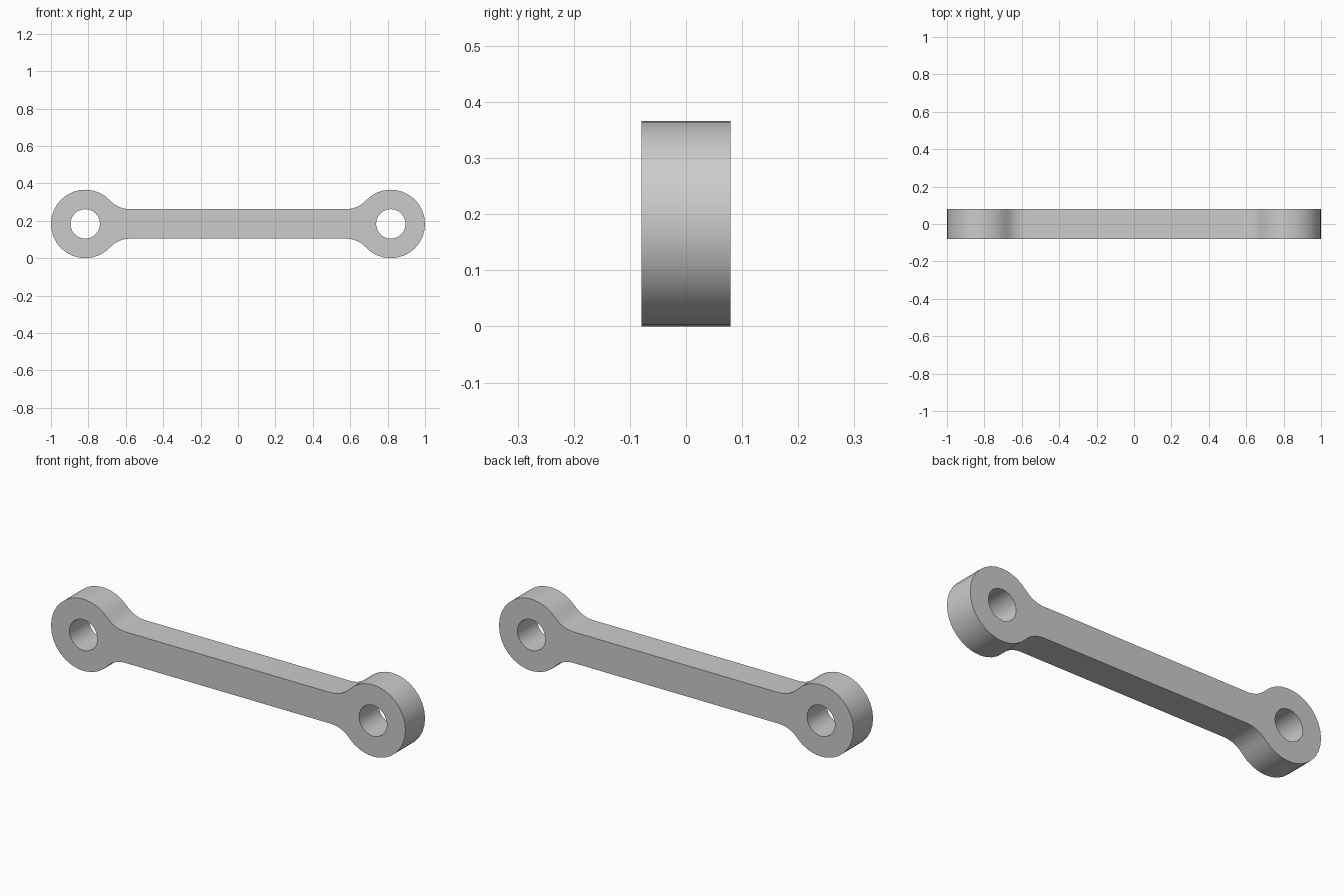
import bpy
import bmesh
from math import sin, cos, pi, atan2, sqrt

cube = bpy.data.objects.get("Cube")
if cube:
    bpy.data.objects.remove(cube, do_unlink=True)

RING = 0.183                 # outer radius of each eye
HOLE = 0.079                 # bore radius
BAR = 0.079                  # half height of the shank
DEPTH = 0.158
EYE_X = 1 - RING             # eye centre
FILLET_X = 0.58              # where the shank starts to flare
DX = EYE_X - FILLET_X
FILLET = (DX**2 + BAR**2 - RING**2) / (2 * (RING - BAR))


def arc(cx, cz, r, start, end, steps):
    return [(cx + r * cos(start + (end - start) * i / steps),
             cz + r * sin(start + (end - start) * i / steps))
            for i in range(steps + 1)]


# Upper right quarter of the outline: flared fillet, then the eye
touch = atan2(BAR + FILLET, -DX)
quarter = arc(FILLET_X, BAR + FILLET, FILLET, -pi / 2, touch - pi, 6)
quarter += arc(EYE_X, 0, RING, touch, 0, 12)[1:]

# Mirror the quarter into the whole outline
half = quarter + [(x, -z) for x, z in reversed(quarter[:-1])]
outline = half + [(-x, z) for x, z in reversed(half)]
bores = [arc(s * EYE_X, 0, HOLE, 0, 2 * pi, 24)[:-1] for s in (-1, 1)]

# Fill the outline around both bores and give it depth
bm = bmesh.new()
edges = []
for loop in [outline] + bores:
    verts = [bm.verts.new((x, -DEPTH / 2, z + RING)) for x, z in loop]
    edges += [bm.edges.new((v, verts[i - 1])) for i, v in enumerate(verts)]
bmesh.ops.triangle_fill(bm, edges=edges, use_beauty=True)
result = bmesh.ops.extrude_face_region(bm, geom=bm.faces[:], use_keep_orig=True)
back = [g for g in result["geom"] if isinstance(g, bmesh.types.BMVert)]
bmesh.ops.translate(bm, verts=back, vec=(0, DEPTH, 0))
bmesh.ops.recalc_face_normals(bm, faces=bm.faces[:])
mesh = bpy.data.meshes.new("link_arm")
bm.to_mesh(mesh)
bm.free()

arm = bpy.data.objects.new("link_arm", mesh)
bpy.context.collection.objects.link(arm)

# Plain grey metal
grey = bpy.data.materials.new("light_grey")
grey.use_nodes = True
colour = (0.6, 0.6, 0.6, 1)
grey.diffuse_color = colour
grey.node_tree.nodes["Principled BSDF"].inputs["Base Color"].default_value = colour
mesh.materials.append(grey)

bpy.ops.object.select_all(action="DESELECT")
arm.select_set(True)
bpy.context.view_layer.objects.active = arm
bpy.ops.object.shade_smooth_by_angle(angle=pi / 6)
